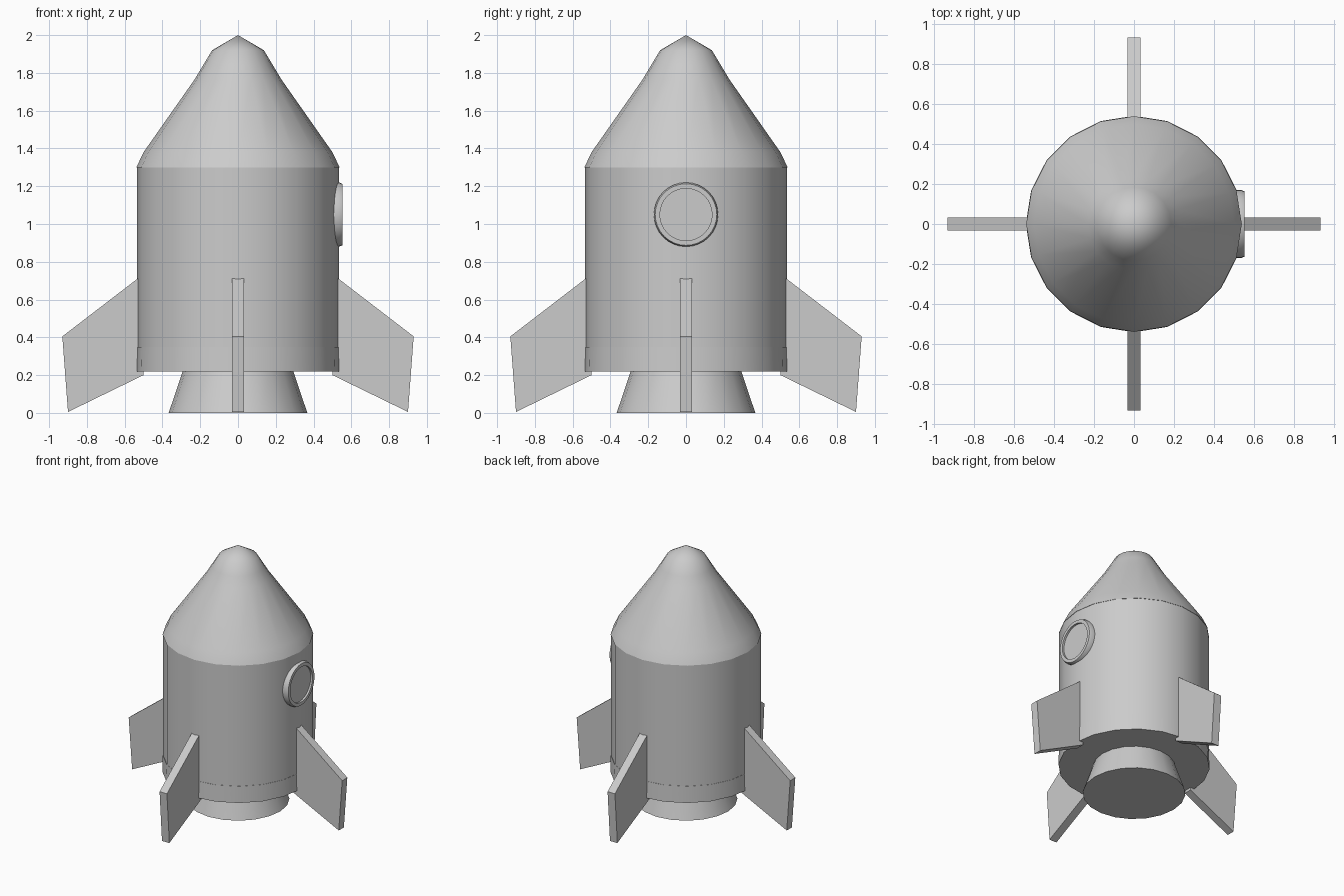
import bpy, bmesh
from math import radians, cos, sin, pi

if "Cube" in bpy.data.objects:
    bpy.data.objects.remove(bpy.data.objects["Cube"])


def finish(name, bm, smooth=True, angle=40):
    bmesh.ops.remove_doubles(bm, verts=bm.verts, dist=1e-5)
    bmesh.ops.recalc_face_normals(bm, faces=bm.faces)
    mesh = bpy.data.meshes.new(name)
    bm.to_mesh(mesh)
    bm.free()
    obj = bpy.data.objects.new(name, mesh)
    bpy.context.collection.objects.link(obj)
    if smooth:
        bpy.ops.object.select_all(action='DESELECT')
        obj.select_set(True)
        bpy.context.view_layer.objects.active = obj
        bpy.ops.object.shade_smooth_by_angle(angle=radians(angle))
    return obj


def lathe(name, profile, sides=20, angle=40):
    """Turn a (radius, height) profile around z; the ends are capped."""
    bm = bmesh.new()
    rings = []
    for r, z in profile:
        if r == 0:
            rings.append([bm.verts.new((0, 0, z))] * sides)
        else:
            rings.append([bm.verts.new((r * cos(2 * pi * i / sides), r * sin(2 * pi * i / sides), z))
                          for i in range(sides)])
    for a, b in zip(rings, rings[1:]):
        for i in range(sides):
            j = (i + 1) % sides
            quad = list(dict.fromkeys((a[i], a[j], b[j], b[i])))
            bm.faces.new(quad)
    for ring, (r, z) in ((rings[0], profile[0]), (rings[-1], profile[-1])):
        if r > 0:
            bm.faces.new(ring)
    return finish(name, bm, angle=angle)


# Hull, lower band, nose and engine nozzle
lathe("hull", [(0.535, 0.30), (0.535, 1.30)])
lathe("lower_band", [(0.54, 0.22), (0.537, 0.35)])
lathe("nose_cone", [(0.538, 1.30), (0.50, 1.38), (0.23, 1.765),
                    (0.185, 1.84), (0.137, 1.92), (0, 2.0)])
lathe("nozzle", [(0.367, 0.0), (0.293, 0.22), (0.28, 0.26)])

# Porthole: ring with a slightly sunken pane, facing +x
window = lathe("porthole", [(0.17, 0.50), (0.17, 0.535), (0.163, 0.552),
                            (0.138, 0.552), (0.138, 0.537), (0, 0.537)], 32)
window.rotation_euler = (0, radians(90), 0)
window.location = (0, 0, 1.05)

# Four swept fins
outline = [(0.50, 0.20), (0.90, 0.005), (0.93, 0.405), (0.50, 0.735)]
for k, side in enumerate(("right", "back", "left", "front")):
    bm = bmesh.new()
    face = bm.faces.new([bm.verts.new((x, -0.032, z)) for x, z in outline])
    ext = bmesh.ops.extrude_face_region(bm, geom=[face])
    bmesh.ops.translate(bm, vec=(0, 0.064, 0),
                        verts=[v for v in ext["geom"] if isinstance(v, bmesh.types.BMVert)])
    fin = finish(side + "_fin", bm, smooth=False)
    fin.rotation_euler = (0, 0, k * pi / 2)
